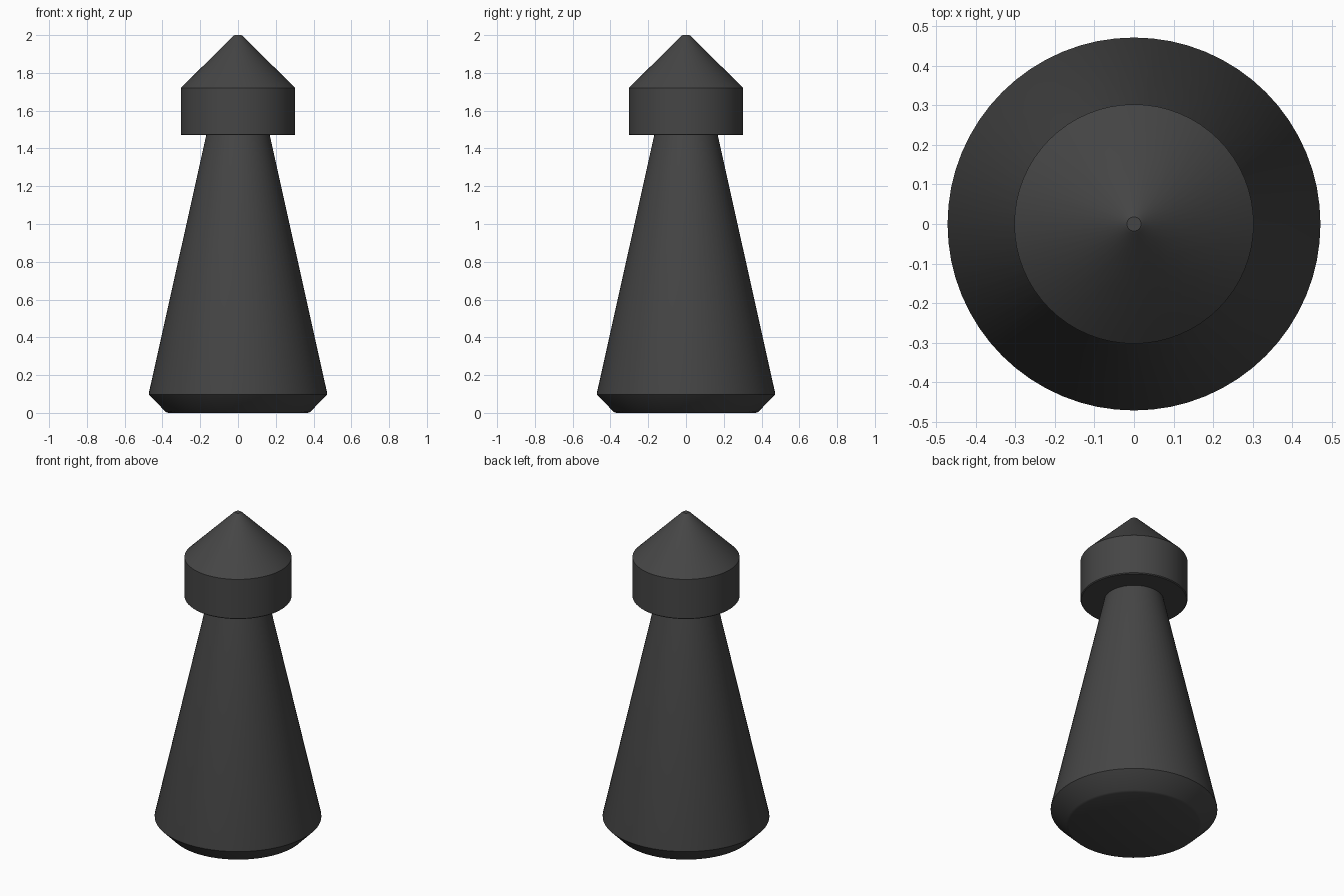
import bpy, bmesh, math

if "Cube" in bpy.data.objects:
    bpy.data.objects.remove(bpy.data.objects["Cube"])

SIDES = 64

mat = bpy.data.materials.new("charcoal grey")
mat.diffuse_color = (0.06, 0.06, 0.06, 1.0)
mat.use_nodes = True
mat.node_tree.nodes["Principled BSDF"].inputs["Base Color"].default_value = mat.diffuse_color


def lathe(name, profile):
    """Closed solid of revolution from (radius, height) points, bottom to top."""
    bm = bmesh.new()
    rings = []
    for r, z in profile:
        rings.append([bm.verts.new((r * math.cos(2 * math.pi * i / SIDES),
                                    r * math.sin(2 * math.pi * i / SIDES), z))
                      for i in range(SIDES)])
    for a, b in zip(rings, rings[1:]):
        for i in range(SIDES):
            j = (i + 1) % SIDES
            bm.faces.new((a[i], a[j], b[j], b[i]))
    bm.faces.new(rings[0][::-1])
    bm.faces.new(rings[-1])
    mesh = bpy.data.meshes.new(name)
    bm.to_mesh(mesh)
    bm.free()
    mesh.materials.append(mat)
    obj = bpy.data.objects.new(name, mesh)
    bpy.context.collection.objects.link(obj)
    bpy.ops.object.select_all(action='DESELECT')
    obj.select_set(True)
    bpy.context.view_layer.objects.active = obj
    bpy.ops.object.shade_smooth_by_angle(angle=math.radians(30))
    return obj


# Tapered body with undercut foot
lathe("body", [(0.37, 0.0), (0.383, 0.006), (0.472, 0.097), (0.472, 0.105),
               (0.167, 1.475)])

# Cylindrical head with conical cap
lathe("head", [(0.298, 1.47), (0.303, 1.475), (0.303, 1.72),
               (0.025, 1.995), (0.018, 2.0)])
